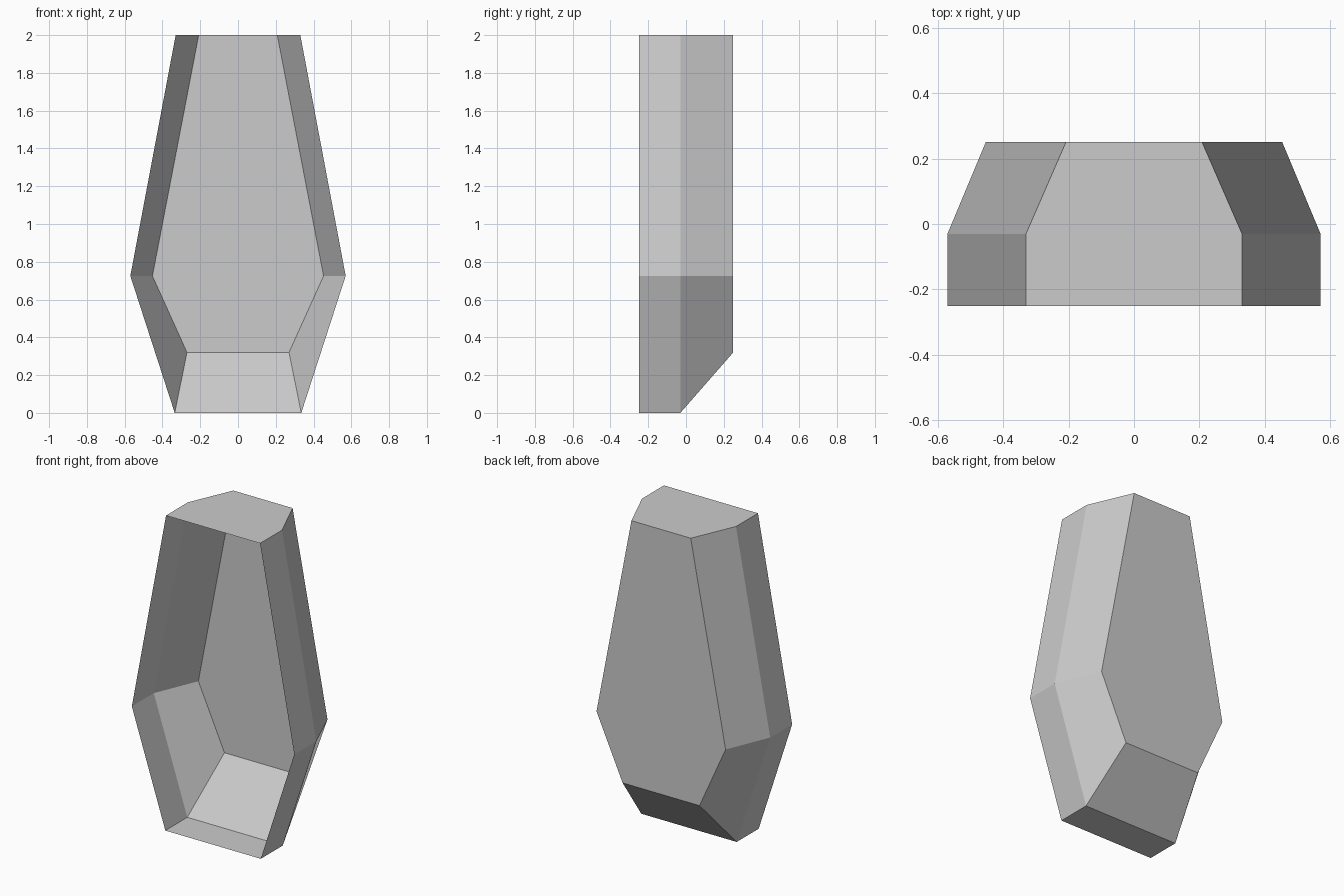
import bpy, bmesh

if "Cube" in bpy.data.objects:
    bpy.data.objects.remove(bpy.data.objects["Cube"])

# Half outlines (x, z): bottom, shoulder, top
RIM = [(0.335, 0.0), (0.57, 0.725), (0.33, 2.0)]
BACK = [(0.27, 0.32), (0.453, 0.725), (0.208, 2.0)]


def add_loop(bm, half, y):
    """Six-sided mirrored outline at depth y."""
    right = [(x, y, z) for x, z in half]
    left = [(-x, y, z) for x, z in reversed(half)]
    return [bm.verts.new(p) for p in right + left]


# Open-fronted shell: straight walls, tapered walls, then a flat back
bm = bmesh.new()
loops = [add_loop(bm, RIM, -0.25), add_loop(bm, RIM, -0.03), add_loop(bm, BACK, 0.25)]
for a, b in zip(loops, loops[1:]):
    for i in range(6):
        j = (i + 1) % 6
        bm.faces.new((a[i], b[i], b[j], a[j]))
back = bm.faces.new(loops[-1])
bm.normal_update()

# Make every normal point outward
bmesh.ops.recalc_face_normals(bm, faces=bm.faces[:])
bm.normal_update()
if back.normal.y < 0:
    bmesh.ops.reverse_faces(bm, faces=bm.faces[:])

mesh = bpy.data.meshes.new("open_box_shell")
bm.to_mesh(mesh)
bm.free()
shell = bpy.data.objects.new("open_box_shell", mesh)
bpy.context.collection.objects.link(shell)
